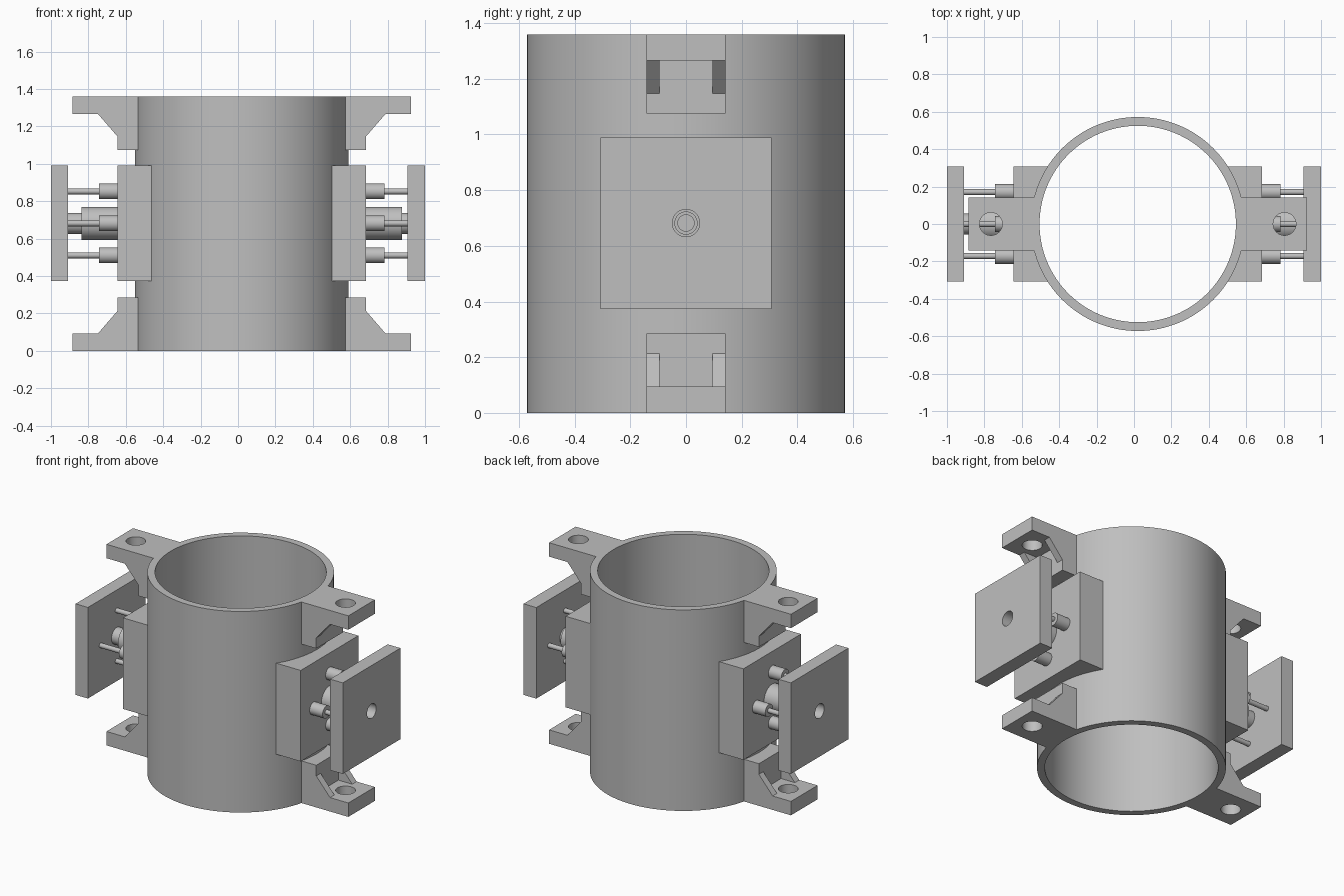
import bpy, bmesh, math
from mathutils import Matrix, Vector

if "Cube" in bpy.data.objects:
    bpy.data.objects.remove(bpy.data.objects["Cube"])

grey = bpy.data.materials.new("plain grey")
grey.use_nodes = True
COLOUR = (0.52, 0.52, 0.52, 1)
grey.diffuse_color = COLOUR
grey.node_tree.nodes["Principled BSDF"].inputs["Base Color"].default_value = COLOUR

CX = 0.02                 # tube axis
H, MID = 1.36, 0.682      # tube height, mid height of the side units
R_OUT, R_IN = 0.572, 0.525
R_SEAT = 0.55             # side parts sink into the tube wall


def finish(name, bm):
    bmesh.ops.recalc_face_normals(bm, faces=bm.faces)
    mesh = bpy.data.meshes.new(name)
    bm.to_mesh(mesh)
    bm.free()
    mesh.materials.append(grey)
    ob = bpy.data.objects.new(name, mesh)
    bpy.context.collection.objects.link(ob)
    return ob


def activate(ob):
    bpy.ops.object.select_all(action='DESELECT')
    ob.select_set(True)
    bpy.context.view_layer.objects.active = ob


def smooth(ob):
    activate(ob)
    bpy.ops.object.shade_smooth_by_angle(angle=math.radians(30))


def prism(name, profile, half_y):
    """Extrude an (x, z) profile evenly along y."""
    bm = bmesh.new()
    face = bm.faces.new([bm.verts.new((x, -half_y, z)) for x, z in profile])
    new = bmesh.ops.extrude_face_region(bm, geom=[face])["geom"]
    verts = [v for v in new if isinstance(v, bmesh.types.BMVert)]
    bmesh.ops.translate(bm, verts=verts, vec=(0, 2 * half_y, 0))
    return finish(name, bm)


def box(name, x0, x1, half_y, z0, z1):
    return prism(name, [(x0, z0), (x1, z0), (x1, z1), (x0, z1)], half_y)


def rod(name, start, end, radius, segments=32):
    a, b = Vector(start), Vector(end)
    turn = (b - a).to_track_quat('Z', 'Y').to_matrix().to_4x4()
    bm = bmesh.new()
    bmesh.ops.create_cone(bm, cap_ends=True, segments=segments, radius1=radius,
                          radius2=radius, depth=(b - a).length,
                          matrix=Matrix.Translation((a + b) / 2) @ turn)
    return finish(name, bm)


def cut(ob, *cutters):
    activate(ob)
    for cutter in cutters:
        cutter.hide_render = True
        mod = ob.modifiers.new("cut", 'BOOLEAN')
        mod.operation, mod.solver, mod.object = 'DIFFERENCE', 'EXACT', cutter
        bpy.ops.object.modifier_apply(modifier=mod.name)
        bpy.data.objects.remove(cutter)
    smooth(ob)


def tube_cutter(radius):
    return rod("tube_cutter", (CX, 0, -0.1), (CX, 0, H + 0.1), radius, 128)


# Open tube
tube = rod("tube", (CX, 0, 0), (CX, 0, H), R_OUT, 128)
cut(tube, tube_cutter(R_IN))

for side, s, plate_in, plate_out in (("left", 1, 0.905, 1.0), ("right", -1, 0.908, 1.0)):
    def px(d):
        return CX + s * d

    # Mounting brackets: gusseted lug with a pocket and a bolt hole
    for level in ("upper", "lower"):
        def pz(z):
            return z if level == "upper" else H - z
        outline = [(0.4, H), (0.905, H), (0.905, 1.266), (0.768, 1.266),
                   (0.665, 1.147), (0.665, 1.075), (0.4, 1.075)]
        bracket = prism(f"{side}_{level}_bracket",
                        [(px(d), pz(z)) for d, z in outline], 0.142)
        cut(bracket,
            box("pocket", px(0.665), px(0.88), 0.095, pz(1.0), pz(1.266)),
            rod("bolt_hole", (px(0.785), 0, pz(1.2)), (px(0.785), 0, pz(1.45)), 0.061),
            tube_cutter(R_SEAT))

    # Base block seated on the tube
    block = box(f"{side}_base_block", px(0.4), px(0.665), 0.308, 0.374, 0.99)
    cut(block, tube_cutter(R_SEAT))

    # Outer plate with a centre hole
    plate = box(f"{side}_outer_plate", s * plate_in, s * plate_out, 0.308, 0.374, 0.99)
    cut(plate, rod("plate_hole", (s * 0.85, 0, MID), (s * 1.1, 0, MID), 0.049))

    # Centre drive: boss, hollow sleeve and shaft
    smooth(rod(f"{side}_boss", (px(0.66), 0, MID), (px(0.857), 0, MID), 0.088, 48))
    sleeve = rod(f"{side}_sleeve", (px(0.85), 0, MID), (s * plate_in, 0, MID), 0.056)
    cut(sleeve, rod("sleeve_bore", (px(0.8), 0, MID), (s * 1.1, 0, MID), 0.04))
    smooth(rod(f"{side}_shaft", (px(0.85), 0, MID), (s * (plate_in - 0.01), 0, MID), 0.031))

    # Four guide pins in bushings
    for i, (dy, dz) in enumerate(((0, 1), (1, 0), (0, -1), (-1, 0)), 1):
        y, z = dy * 0.171, MID + dz * 0.171
        smooth(rod(f"{side}_bushing_{i}", (px(0.66), y, z), (px(0.762), y, z), 0.042))
        smooth(rod(f"{side}_guide_pin_{i}", (px(0.75), y, z),
                   (s * (plate_in + 0.01), y, z), 0.016, 24))
